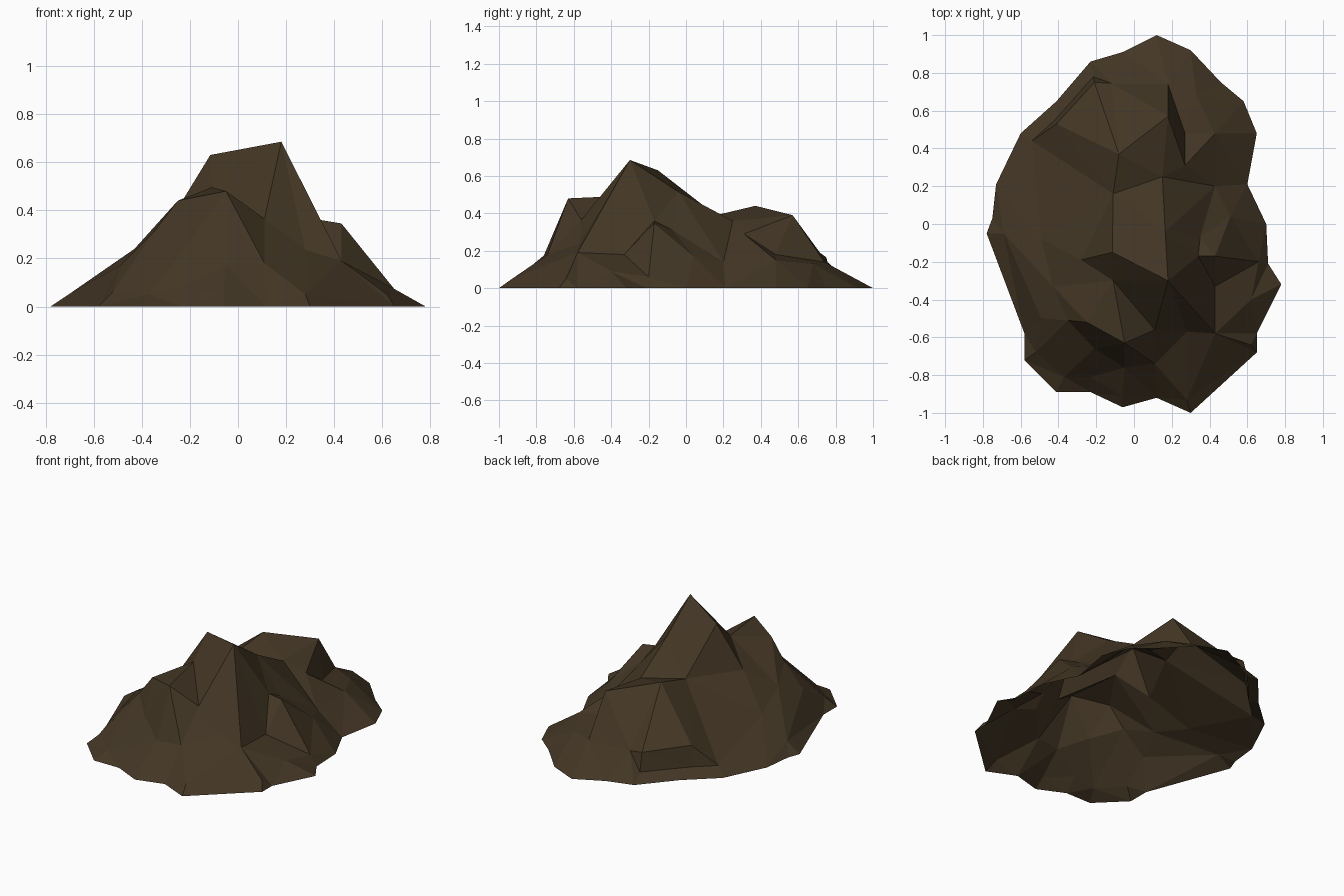
import bpy, bmesh
from mathutils import Vector
from mathutils.geometry import delaunay_2d_cdt

if "Cube" in bpy.data.objects:
    bpy.data.objects.remove(bpy.data.objects["Cube"])

# ground outline of the rock, clockwise from the back
outline = [(.12, 1), (.30, .92), (.46, .75), (.58, .65), (.65, .48), (.60, .21),
           (.70, 0), (.71, -.21), (.78, -.32), (.65, -.58), (.65, -.68), (.30, -1),
           (.12, -.92), (-.06, -.97), (-.23, -.89), (-.41, -.89), (-.58, -.72),
           (-.58, -.58), (-.78, -.05), (-.75, .03), (-.73, .21), (-.60, .48),
           (-.41, .65), (-.23, .86), (-.06, .91)]

# main crags
summit = (.18, -.30, .685)
shoulder = (-.115, -.15, .63)
front_crag = (-.05, -.63, .48)
saddle = (-.11, -.30, .495)
back_left = (-.11, .16, .39)
back_right = (.15, .25, .36)
hump = (-.08, .37, .44)
back_crag = (.18, .57, .39)
side_crag = (.43, -.17, .345)
front_step = (.11, -.56, .365)
left_step = (-.28, -.19, .36)
front_left = (-.25, -.52, .44)
right_corner = (.43, -.58, .19)
crest = (.165, -.04, .515)

# ridge lines: creases running between crags and down the slopes
ridges = [
    [summit, shoulder, back_left, back_right, crest, summit, front_step, front_crag, saddle, summit],
    [shoulder, saddle, front_left, front_crag, (.11, -.74, .18), (.28, -.93, .05)],
    [shoulder, left_step, back_left, hump, back_crag, back_right],
    [back_crag, (.18, .74, .14), (.27, .48, .18), (.27, .31, .29), back_crag],
    [summit, (.34, -.17, .36), side_crag, (.66, -.20, .06)],
    [side_crag, (.43, -.33, .18)],
    [summit, right_corner, (.62, -.64, .05)],
    [front_step, (.28, -.57, .235), right_corner],
    [side_crag, (.35, -.07, .31), crest],
    [front_left, (-.21, -.66, .26), (-.37, -.81, .05)],
    [front_left, (-.35, -.51, .31), (-.49, -.50, .17)],
    [hump, (-.41, .53, .18), (-.21, .75, .165), (-.12, .745, .15), (-.215, .78, .05)],
    [(-.54, .44, .05), (-.42, .55, .05), (-.215, .78, .05)],
]
# loose bumps and hollows on the slopes
bumps = [(-.05, -.76, .175), (-.23, -.81, .08), (-.06, -.91, .05), (-.43, -.33, .24),
         (-.49, -.08, .175), (-.69, -.05, .06), (.43, .20, .14), (.51, .04, .17),
         (.43, .48, .15), (.33, .68, .13), (.62, -.40, .09), (-.52, -.68, .06)]

points, edges, index = [], [], {}


def add(p):
    if p not in index:
        index[p] = len(points)
        points.append(p)
    return index[p]


rim = [add((x, y, 0.0)) for x, y in outline]
edges += [(a, b) for a, b in zip(rim, rim[1:] + rim[:1])]
for line in ridges:
    ids = [add(p) for p in line]
    edges += list(zip(ids, ids[1:]))
for p in bumps:
    add(p)

# triangulate in plan, then lift each point to its height
verts, _, faces, origin, _, _ = delaunay_2d_cdt(
    [Vector(p[:2]) for p in points], edges, [], 1, 1e-5)


def height(i):
    if origin[i]:
        return points[origin[i][0]][2]
    near = sorted(points, key=lambda p: (Vector(p[:2]) - verts[i]).length)[:3]
    return sum(p[2] for p in near) / 3


bm = bmesh.new()
bv = [bm.verts.new((v.x, v.y, height(i))) for i, v in enumerate(verts)]
for f in faces:
    bm.faces.new([bv[i] for i in f])
bm.normal_update()
for f in bm.faces:
    f.smooth = False
    if f.normal.z < 0:
        f.normal_flip()
mesh = bpy.data.meshes.new("rock_mound")
bm.to_mesh(mesh)
bm.free()

# single flat brown, open underneath
brown = bpy.data.materials.new("dark brown rock")
brown.diffuse_color = (.056, .037, .018, 1)
brown.use_nodes = True
brown.node_tree.nodes["Principled BSDF"].inputs["Base Color"].default_value = brown.diffuse_color
mesh.materials.append(brown)
bpy.context.collection.objects.link(bpy.data.objects.new("rock_mound", mesh))
